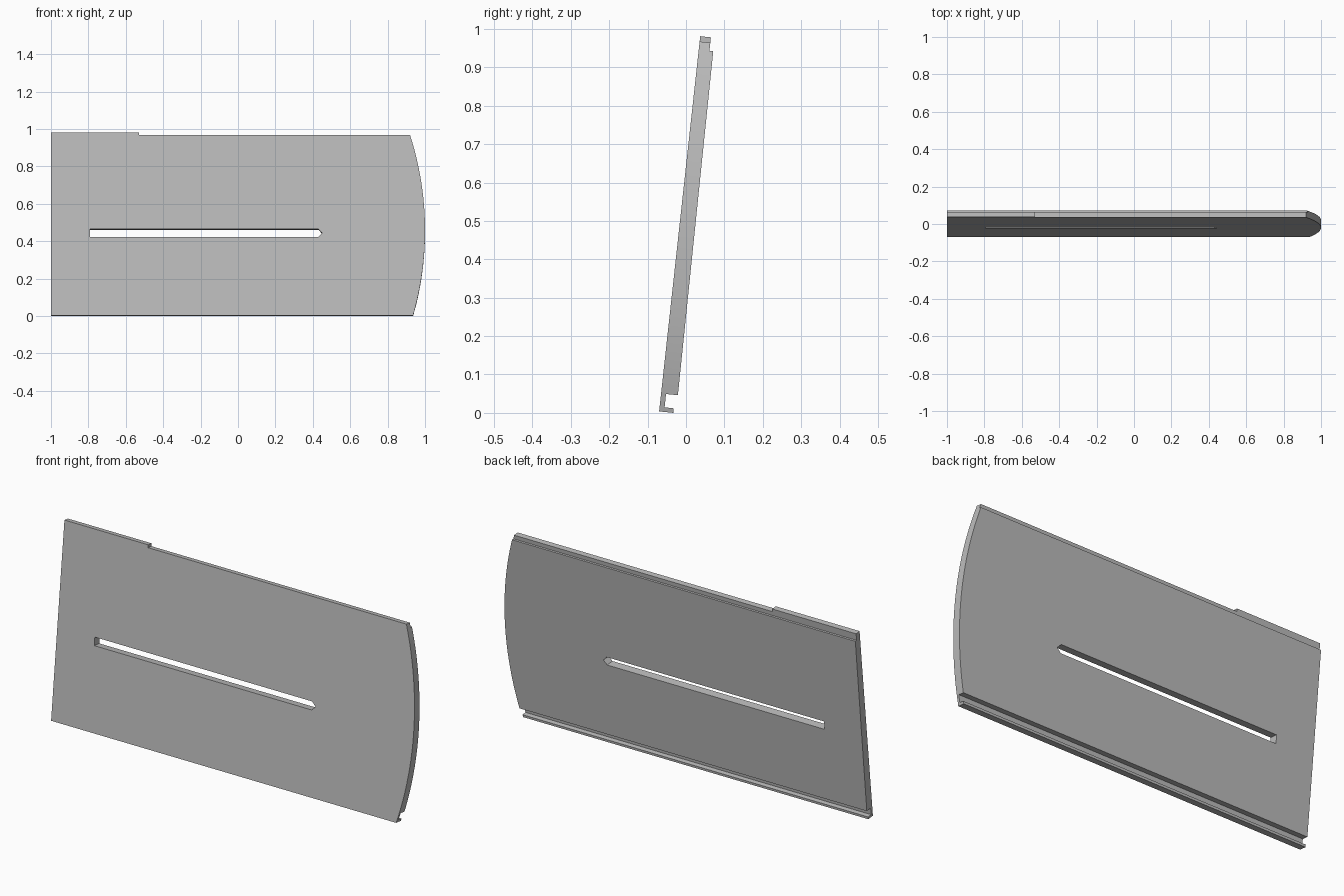
import bpy, bmesh, math
from mathutils import Matrix, Vector

if "Cube" in bpy.data.objects:
    bpy.data.objects.remove(bpy.data.objects["Cube"], do_unlink=True)

# Panel leans back; local axes are x along, y through and z up the panel
LEAN = math.atan(0.107 / 0.977)
PLACE = Matrix.Translation((0, -0.07, 0.004)) @ Matrix.Rotation(-LEAN, 4, "X")

grey = bpy.data.materials.new("plain grey")
grey.use_nodes = True
grey.diffuse_color = (0.5, 0.5, 0.5, 1)
grey.node_tree.nodes["Principled BSDF"].inputs["Base Color"].default_value = (0.5, 0.5, 0.5, 1)


def prism(name, points, depth):
    """Extrude a planar outline along a depth vector."""
    bm = bmesh.new()
    face = bm.faces.new([bm.verts.new(p) for p in points])
    extruded = bmesh.ops.extrude_face_region(bm, geom=[face])["geom"]
    verts = [g for g in extruded if isinstance(g, bmesh.types.BMVert)]
    bmesh.ops.translate(bm, verts=verts, vec=Vector(depth))
    bmesh.ops.recalc_face_normals(bm, faces=bm.faces)
    mesh = bpy.data.meshes.new(name)
    bm.to_mesh(mesh)
    bm.free()
    mesh.materials.append(grey)
    obj = bpy.data.objects.new(name, mesh)
    bpy.context.collection.objects.link(obj)
    obj.matrix_world = PLACE
    return obj


def cut(target, cutter, operation):
    """Apply a boolean, then discard the cutter."""
    cutter.hide_render = True
    mod = target.modifiers.new("cut", "BOOLEAN")
    mod.operation, mod.solver, mod.object = operation, "EXACT", cutter
    bpy.context.view_layer.objects.active = target
    bpy.ops.object.modifier_apply(modifier=mod.name)
    bpy.data.objects.remove(cutter, do_unlink=True)


# Cross-section: hooked channel at the bottom, rebate at the top back
section = [(0, 0), (0.037, 0), (0.037, 0.012), (0.013, 0.012), (0.013, 0.047),
           (0.044, 0.047), (0.038, 0.948), (0.028, 0.948), (0.028, 0.983), (0, 0.983)]
panel = prism("panel", [(-1, y, z) for y, z in section], (2.1, 0, 0))

# Outline: bowed end and a raised tab along part of the top edge
RADIUS, MIDDLE, TOP = 1.68, 0.457, 0.969
low = math.asin((-0.05 - MIDDLE) / RADIUS)
high = math.asin((TOP - MIDDLE) / RADIUS)
outline = [(-1.1, -0.05)]
for i in range(25):
    a = low + (high - low) * i / 24
    outline.append((1 - RADIUS + RADIUS * math.cos(a), MIDDLE + RADIUS * math.sin(a)))
outline += [(-0.53, TOP), (-0.53, 1.1), (-1.1, 1.1)]
cut(panel, prism("outline_cutter", [(x, -0.1, z) for x, z in outline], (0, 0.3, 0)), "INTERSECT")

# Long slot with one pointed end
slot = [(-0.79, 0.422), (0.43, 0.422), (0.45, 0.443), (0.43, 0.464), (-0.79, 0.464)]
cut(panel, prism("slot_cutter", [(x, -0.1, z) for x, z in slot], (0, 0.3, 0)), "DIFFERENCE")

# Smooth the bowed end, keep all other edges crisp
bpy.ops.object.select_all(action="DESELECT")
panel.select_set(True)
bpy.context.view_layer.objects.active = panel
bpy.ops.object.shade_smooth_by_angle(angle=math.radians(20))
